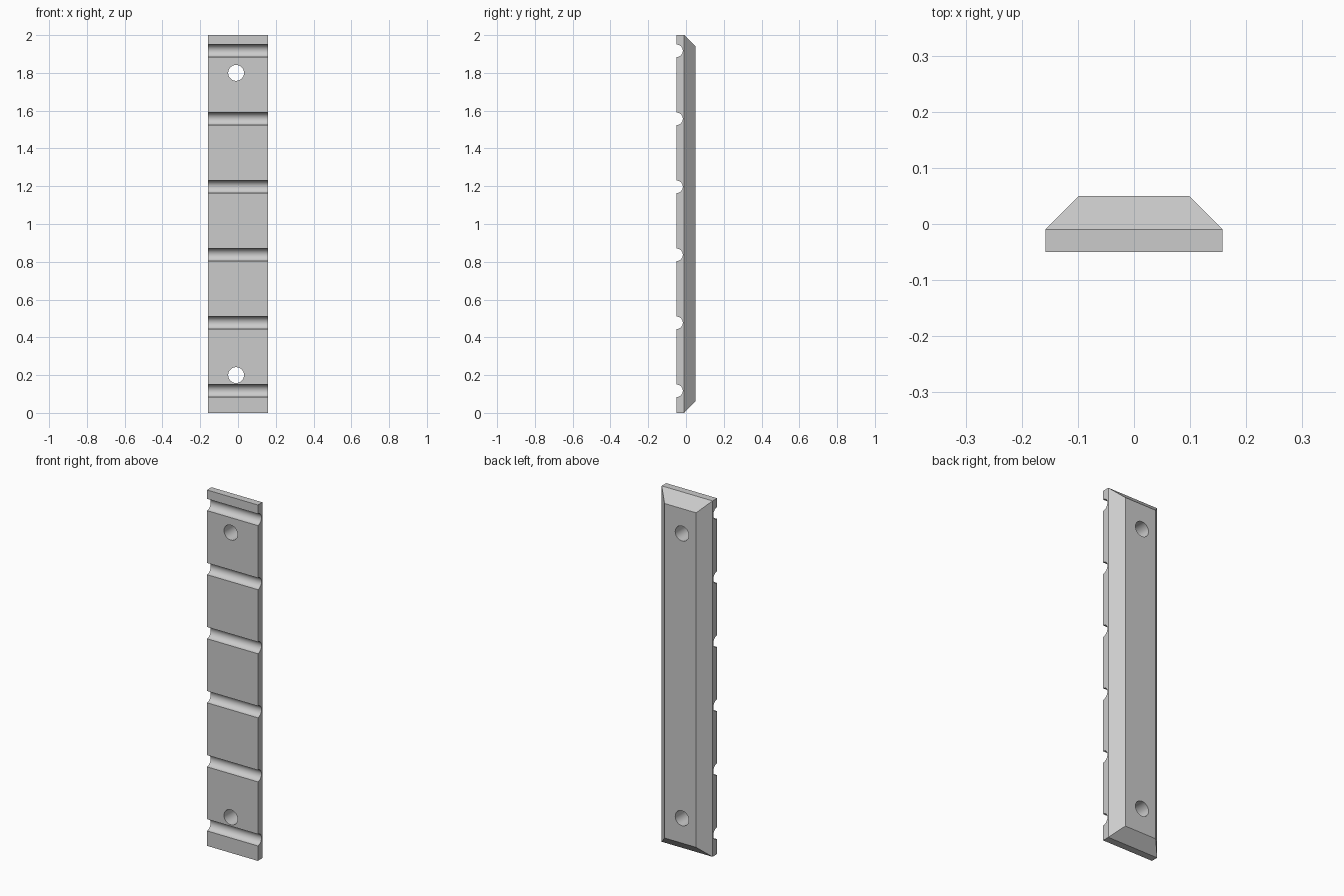
import bpy, bmesh, math
from mathutils import Matrix

if "Cube" in bpy.data.objects:
    bpy.data.objects.remove(bpy.data.objects["Cube"])

HALF_W, HEIGHT = 0.158, 2.0
FRONT, RIM, BACK = -0.05, -0.01, 0.05
CHAMFER = 0.06

grey = bpy.data.materials.new("plain grey")
grey.use_nodes = True
colour = (0.6, 0.6, 0.6, 1)
grey.diffuse_color = colour
grey.node_tree.nodes["Principled BSDF"].inputs["Base Color"].default_value = colour


def add_object(name, bm):
    bmesh.ops.recalc_face_normals(bm, faces=bm.faces)
    mesh = bpy.data.meshes.new(name)
    bm.to_mesh(mesh)
    bm.free()
    mesh.materials.append(grey)
    obj = bpy.data.objects.new(name, mesh)
    bpy.context.collection.objects.link(obj)
    return obj


def cut_cylinder(target, name, radius, length, location, axis):
    """Subtract a round bar lying along the given axis."""
    bm = bmesh.new()
    matrix = Matrix.Translation(location) @ Matrix.Rotation(math.pi / 2, 4, axis)
    bmesh.ops.create_cone(bm, cap_ends=True, segments=48, radius1=radius,
                          radius2=radius, depth=length, matrix=matrix)
    cutter = add_object(name, bm)
    cutter.hide_render = True
    mod = target.modifiers.new(name, "BOOLEAN")
    mod.operation, mod.solver, mod.object = "DIFFERENCE", "EXACT", cutter
    bpy.ops.object.modifier_apply(modifier=mod.name)
    bpy.data.objects.remove(cutter)


# Bar: straight front slab with a chamfered back
bm = bmesh.new()
rings = []
for y, inset in ((FRONT, 0), (RIM, 0), (BACK, CHAMFER)):
    x, low, high = HALF_W - inset, inset, HEIGHT - inset
    rings.append([bm.verts.new(p) for p in
                  ((-x, y, low), (x, y, low), (x, y, high), (-x, y, high))])
bm.faces.new(rings[0])
bm.faces.new(rings[-1])
for a, b in zip(rings, rings[1:]):
    for i in range(4):
        j = (i + 1) % 4
        bm.faces.new((a[i], a[j], b[j], b[i]))
bar = add_object("grooved_bar", bm)
bpy.context.view_layer.objects.active = bar
bar.select_set(True)

# Six half-round grooves across the front
for k in range(6):
    cut_cylinder(bar, "groove_cutter", 0.033, 0.5, (0, FRONT, 0.117 + 0.36 * k), "Y")

# Two screw holes right through
for z in (0.2, 1.8):
    cut_cylinder(bar, "hole_cutter", 0.042, 0.4, (-0.01, 0, z), "X")

bpy.ops.object.shade_smooth_by_angle(angle=math.radians(30))
